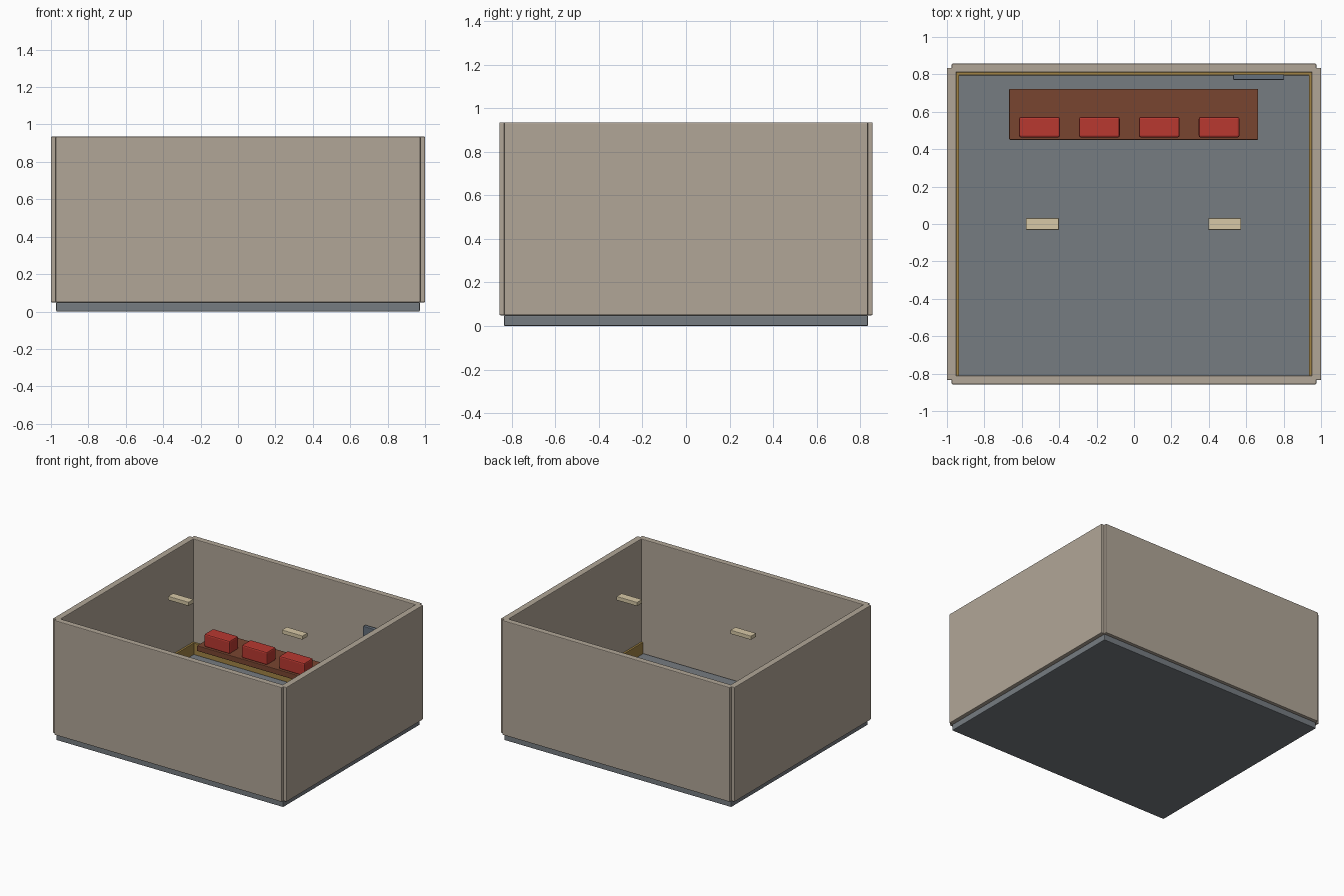
import bpy

if "Cube" in bpy.data.objects:
    bpy.data.objects.remove(bpy.data.objects["Cube"])


def material(name, r, g, b):
    m = bpy.data.materials.new(name)
    m.diffuse_color = (r, g, b, 1)
    m.use_nodes = True
    m.node_tree.nodes["Principled BSDF"].inputs["Base Color"].default_value = m.diffuse_color
    return m


WALL = material("wall_plaster", 0.44, 0.38, 0.31)
FLOOR = material("floor_grey", 0.18, 0.20, 0.22)
TRIM = material("trim_ochre", 0.36, 0.23, 0.06)
WOOD = material("counter_wood", 0.19, 0.06, 0.03)
RED = material("red_box", 0.48, 0.04, 0.03)
LAMP = material("lamp_cream", 0.68, 0.58, 0.38)
DOOR = material("door_grey", 0.13, 0.16, 0.20)


def box(name, x, y, z, mat, bevel=0.0):
    """Box from (min, max) ranges, with optional chamfered edges."""
    lo, hi = zip(x, y, z)
    bpy.ops.mesh.primitive_cube_add(
        size=1, location=[(a + b) / 2 for a, b in zip(lo, hi)])
    ob = bpy.context.object
    ob.name = name
    ob.scale = [b - a for a, b in zip(lo, hi)]
    bpy.ops.object.transform_apply(location=False, rotation=False, scale=True)
    ob.data.materials.append(mat)
    if bevel:
        mod = ob.modifiers.new("bevel", 'BEVEL')
        mod.width = bevel
        mod.segments = 2
    return ob


def span(a, b, side):
    return tuple(sorted((a * side, b * side)))


# Floor slab
box("floor", (-0.972, 0.972), (-0.835, 0.835), (0, 0.049), FLOOR, 0.005)

# Walls and side skirting
for side, front, flank in ((-1, "front", "left"), (1, "back", "right")):
    box(front + "_wall", (-0.975, 0.975), span(0.81, 0.857, side),
        (0.049, 0.935), WALL, 0.005)
    box(flank + "_wall", span(0.95, 1.0, side), (-0.835, 0.835),
        (0.049, 0.935), WALL, 0.005)
    box(flank + "_skirting", span(0.935, 0.952, side), (-0.815, 0.812),
        (0.049, 0.138), TRIM, 0.002)

# Back skirting
box("back_skirting", (-0.95, 0.95), (0.795, 0.812), (0.049, 0.138), TRIM, 0.002)

# Counter with a row of red boxes
box("counter", (-0.667, 0.663), (0.45, 0.722), (0.28, 0.322), WOOD, 0.004)
for i in range(4):
    cx = -0.505 + 0.32 * i
    box(f"red_box_{i + 1}", (cx - 0.109, cx + 0.109), (0.463, 0.572),
        (0.322, 0.422), RED, 0.01)

# Ceiling lamps
for cx, name in ((-0.49, "left_lamp"), (0.485, "right_lamp")):
    box(name, (cx - 0.088, cx + 0.088), (-0.031, 0.031), (0.882, 0.912), LAMP, 0.003)

# Door on the back wall
box("door", (0.53, 0.802), (0.771, 0.8), (0.049, 0.67), DOOR, 0.004)
